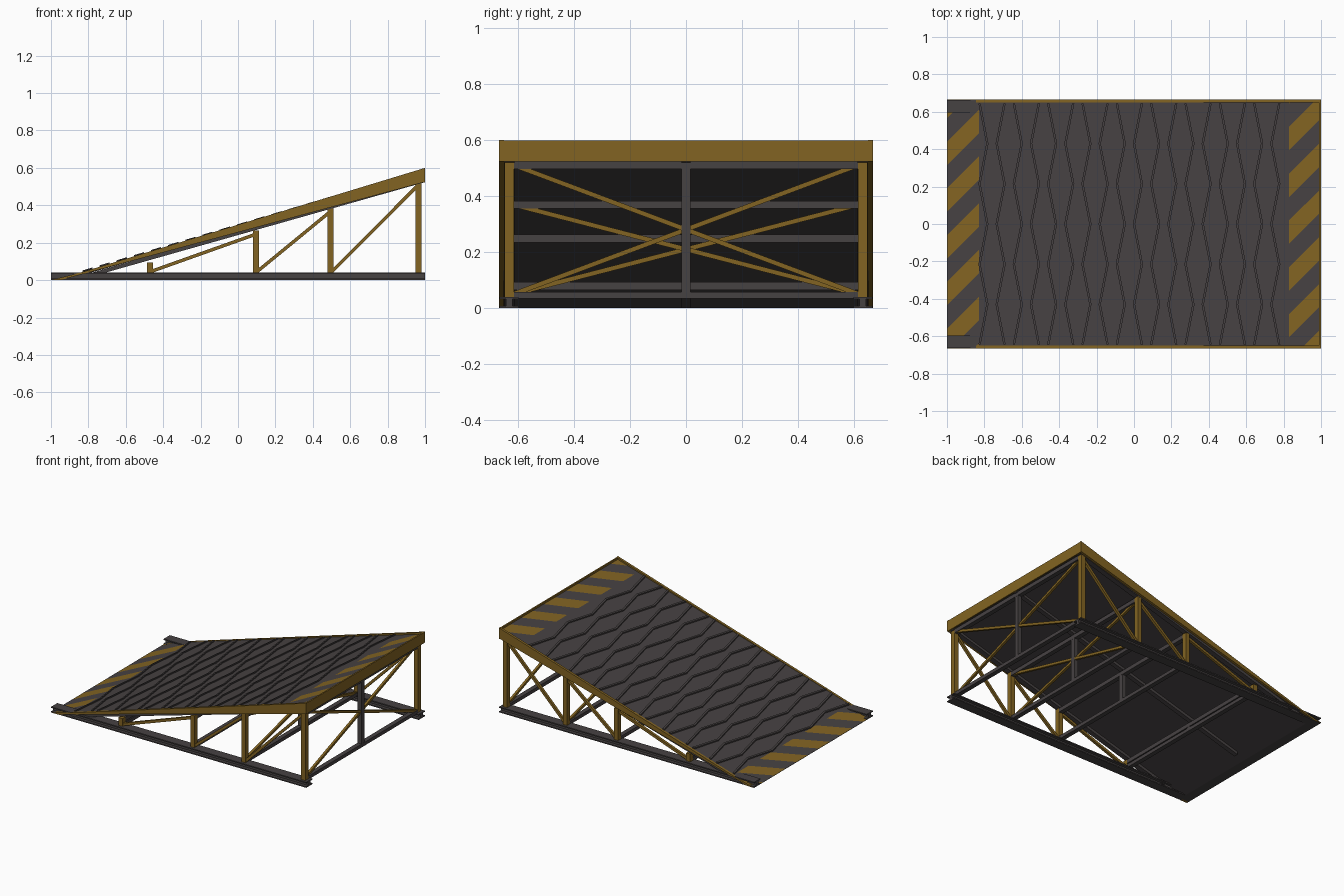
import bpy, bmesh, math
from mathutils import Vector

if "Cube" in bpy.data.objects:
    bpy.data.objects.remove(bpy.data.objects["Cube"])


def material(name, rgb):
    m = bpy.data.materials.new(name)
    m.diffuse_color = (*rgb, 1)
    m.use_nodes = True
    m.node_tree.nodes["Principled BSDF"].inputs["Base Color"].default_value = m.diffuse_color
    return m


GREY = material("dark grey steel", (0.062, 0.054, 0.055))
YELLOW = material("safety yellow", (0.225, 0.127, 0.016))


def finish(bm, name, *mats):
    bmesh.ops.recalc_face_normals(bm, faces=bm.faces[:])
    me = bpy.data.meshes.new(name)
    bm.to_mesh(me)
    bm.free()
    for m in mats:
        me.materials.append(m)
    ob = bpy.data.objects.new(name, me)
    bpy.context.collection.objects.link(ob)
    return ob


def prism(points, a, b):
    """Extrude a closed list of 3D points by the offset from a to b."""
    bm = bmesh.new()
    lo = [bm.verts.new(Vector(p) + Vector(a)) for p in points]
    hi = [bm.verts.new(Vector(p) + Vector(b)) for p in points]
    bm.faces.new(lo)
    bm.faces.new(hi)
    n = len(points)
    for i in range(n):
        bm.faces.new((lo[i], lo[(i + 1) % n], hi[(i + 1) % n], hi[i]))
    return bm


def box(name, x, y, z, mat):
    pts = [(x[0], y[0], 0), (x[1], y[0], 0), (x[1], y[1], 0), (x[0], y[1], 0)]
    return finish(prism(pts, (0, 0, z[0]), (0, 0, z[1])), name, mat)


def side_profile(name, pts, y0, y1, mat):
    """Extrude an xz outline across y."""
    return finish(prism([(x, 0, z) for x, z in pts], (0, y0, 0), (0, y1, 0)),
                  name, mat)


def bar(name, p, q, w, mat):
    """Square bar between two points lying in the xz or yz plane."""
    p, q = Vector(p), Vector(q)
    d = (q - p).normalized()
    side = Vector((0, 1, 0)) if abs(d.y) < 1e-6 else Vector((1, 0, 0))
    up = d.cross(side)
    pts = [side * (s * w / 2) + up * (t * w / 2)
           for s, t in ((-1, -1), (1, -1), (1, 1), (-1, 1))]
    return finish(prism(pts, p, q), name, mat)


def line_z(x):          # outer ramp line
    return 0.3 * (x + 1)


def deck_z(x):          # top of the walking surface
    return 0.043 + (x + 0.83) * 0.298


# Deck slab, top cut into diagonal warning stripes at both ends
prof = [(-1, 0), (-1, 0.002), (-0.83, 0.043), (0.995, deck_z(0.995)),
        (0.995, 0.54), (-0.93, 0)]
bm = prism([(x, 0, z) for x, z in prof], (0, -0.65, 0), (0, 0.65, 0))
bmesh.ops.recalc_face_normals(bm, faces=bm.faces[:])


def cut(co, no, keep):
    geom = set()
    for f in bm.faces:
        if keep(f):
            geom.update([f, *f.edges, *f.verts])
    bmesh.ops.bisect_plane(bm, geom=list(geom), plane_co=co, plane_no=no)


def in_strip(f):
    c = f.calc_center_median()
    return f.normal.z > 0.5 and (c.x < -0.83 or c.x > 0.83)


cut((0.83, 0, 0), (1, 0, 0), lambda f: True)
PERIOD, PHASE = 0.25, -1.56
for k in range(28):
    cut((0, PHASE + k * PERIOD / 2, 0), (-1, 1, 0), in_strip)
for f in bm.faces:
    c = f.calc_center_median()
    if in_strip(f) and ((c.y - c.x - PHASE) / PERIOD) % 1 >= 0.5:
        f.material_index = 1
finish(bm, "ramp_deck", GREY, YELLOW)

# Zigzag anti-slip ribs, neighbouring lines mirrored
bm = bmesh.new()
for i in range(18):
    x0 = -0.805 + i * 0.0918
    prev = None
    for j in range(7):
        x = x0 + (0.021 if (i + j) % 2 else -0.021)
        y = -0.645 + j * 0.215
        ring = [bm.verts.new((x + dx, y, deck_z(x + dx) + h))
                for dx, h in ((-0.006, -0.002), (-0.006, 0.009),
                              (0.006, 0.009), (0.006, -0.002))]
        if prev:
            for a in range(4):
                b = (a + 1) % 4
                bm.faces.new((prev[a], prev[b], ring[b], ring[a]))
        if j in (0, 6):
            bm.faces.new(ring)
        prev = ring
finish(bm, "grip_ribs", GREY)

# Yellow end plate
box("end_plate", (0.99, 1.0), (-0.665, 0.665), (0.522, 0.598), YELLOW)

# Stringers under the deck
STRINGER = [(-0.85, 0.0), (-0.85, 0.02), (0.99, 0.55), (0.99, 0.521)]
side_profile("centre_stringer", STRINGER, -0.016, 0.016, GREY)

POSTS = (-0.47, 0.095, 0.495, 0.965)
for s, tag in ((-1, "front"), (1, "back")):
    side_profile(tag + "_stringer", STRINGER, s * 0.612, s * 0.648, GREY)

    # Tapered yellow side skirt
    skirt = [(-1, 0), (-0.84, 0.041), (1, 0.6), (1, 0.525), (-0.95, 0)]
    side_profile(tag + "_side_skirt", skirt, s * 0.649, s * 0.666, YELLOW)

    # I-beam ground rail
    w, t, h, k = 0.034, 0.008, 0.04, 0.012
    ibeam = [(-w, 0), (w, 0), (w, t), (k, t), (k, h - t), (w, h - t),
             (w, h), (-w, h), (-w, h - t), (-k, h - t), (-k, t), (-w, t)]
    finish(prism([(0, s * 0.63 + y, z) for y, z in ibeam],
                 (-1, 0, 0), (1, 0, 0)), tag + "_ground_rail", GREY)

    # Upright posts and the diagonals between them
    for i, x in enumerate(POSTS):
        box(f"{tag}_post_{i}", (x - 0.016, x + 0.016),
            (s * 0.63 - 0.017, s * 0.63 + 0.017),
            (0.036, line_z(x) - 0.064), YELLOW)
        if i:
            bar(f"{tag}_diagonal_{i}", (POSTS[i - 1] + 0.01, s * 0.63, 0.048),
                (x - 0.005, s * 0.63, line_z(x) - 0.085), 0.018, YELLOW)

for i, x in enumerate(POSTS):
    top = line_z(x) - 0.066
    # Upper and lower cross beams
    box(f"upper_cross_beam_{i}", (x - 0.016, x + 0.016), (-0.614, 0.614),
        (top - 0.028, top), GREY)
    box(f"lower_cross_beam_{i}", (x - 0.016, x + 0.016), (-0.614, 0.614),
        (0.034, 0.058), GREY)
    # Centre post
    box(f"centre_post_{i}", (x - 0.015, x + 0.015), (-0.016, 0.016),
        (0.036, top), GREY)
    # X bracing on the two tallest frames
    if i >= 2:
        for s in (-1, 1):
            bar(f"cross_brace_{i}_{'a' if s < 0 else 'b'}",
                (x - s * 0.004, s * 0.61, top - 0.015),
                (x - s * 0.004, -s * 0.61, 0.052), 0.017, YELLOW)
